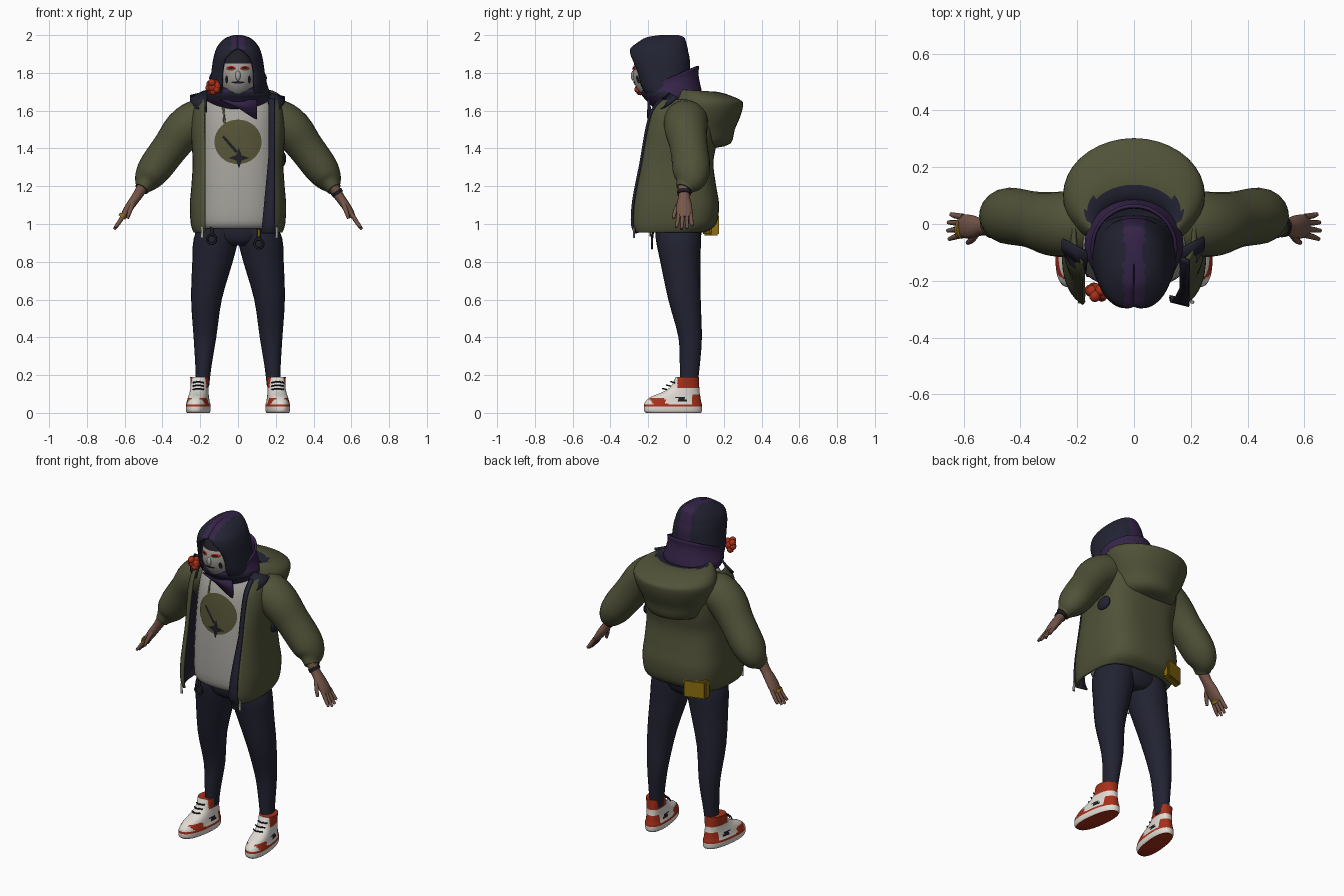
import bpy, bmesh, math, random
from mathutils import Vector
from mathutils.bvhtree import BVHTree

if "Cube" in bpy.data.objects:
    bpy.data.objects.remove(bpy.data.objects["Cube"])

random.seed(3)


def colour(name, r, g, b):
    m = bpy.data.materials.new(name)
    lin = lambda c: (c / 255 / 12.92) if c < 11 else ((c / 255 + 0.055) / 1.055) ** 2.4
    m.diffuse_color = (lin(r), lin(g), lin(b), 1)
    m.use_nodes = True
    m.node_tree.nodes["Principled BSDF"].inputs["Base Color"].default_value = m.diffuse_color
    return m


OLIVE = colour("olive", 80, 82, 56)
NAVY = colour("navy", 34, 35, 50)
PURPLE = colour("purple", 53, 36, 72)
GREY = colour("light grey", 166, 163, 157)
SKIN = colour("skin", 118, 86, 73)
RED = colour("red", 168, 48, 26)
GOLD = colour("gold", 142, 112, 16)
WHITE = colour("white", 224, 219, 211)
BLACK = colour("charcoal", 30, 30, 36)
KHAKI = colour("khaki print", 84, 82, 53)


def smooth(keys, k=3):
    """Catmull-Rom interpolation of rows of numbers."""
    out = []
    for i in range(len(keys) - 1):
        a, b, c, d = keys[max(i - 1, 0)], keys[i], keys[i + 1], keys[min(i + 2, len(keys) - 1)]
        for j in range(k):
            t = j / k
            out.append([0.5 * (2 * q + (r - p) * t + (2 * p - 5 * q + 4 * r - s) * t * t
                               + (3 * q - p - 3 * r + s) * t ** 3) for p, q, r, s in zip(a, b, c, d)])
    return out + [list(keys[-1])]


def ring(z, rx, yf, yb, lo=0, hi=0, e=1.0, n=36, cx=0, skew=0, tilt=0):
    """Horizontal oval from the front round the +x side; lo/hi leave a front gap that wide in x."""
    cy, ry = (yf + yb) / 2, (yb - yf) / 2
    edge = lambda w: math.asin(min(0.99, max(0, w) / rx) ** (1 / e))
    a, b = edge(lo), 2 * math.pi - edge(hi)
    closed = lo == 0 and hi == 0
    pts = []
    for i in range(n if closed else n + 1):
        t = a + (b - a) * i / n
        f = lambda v: math.copysign(abs(v) ** e, v)
        y = cy - ry * f(math.cos(t))
        pts.append(Vector((cx + rx * f(math.sin(t)) - skew * y, y, z + tilt * y)))
    return pts


def loft(name, rings, mats, closed=True, caps=(True, True), rule=None, thick=0, inner=0, angle=50):
    bm = bmesh.new()
    rows = [[bm.verts.new(p) for p in r] for r in rings]
    n = len(rows[0])
    for r0, r1 in zip(rows, rows[1:]):
        for j in range(n if closed else n - 1):
            k = (j + 1) % n
            bm.faces.new((r0[j], r0[k], r1[k], r1[j]))
    if caps[0]:
        bm.faces.new(rows[0][::-1])
    if caps[1]:
        bm.faces.new(rows[-1])
    if all(caps):
        bmesh.ops.recalc_face_normals(bm, faces=bm.faces)
    return finish(name, bm, mats, rule, thick, inner, angle)


def finish(name, bm, mats, rule=None, thick=0, inner=0, angle=50):
    if rule:
        for f in bm.faces:
            f.material_index = rule(f.calc_center_median())
    me = bpy.data.meshes.new(name)
    bm.to_mesh(me)
    bm.free()
    for m in mats:
        me.materials.append(m)
    me.shade_smooth()
    me.set_sharp_from_angle(angle=math.radians(angle))
    ob = bpy.data.objects.new(name, me)
    bpy.context.collection.objects.link(ob)
    if thick:
        mod = ob.modifiers.new("thickness", 'SOLIDIFY')
        mod.thickness, mod.offset, mod.material_offset = thick, -1, inner
    return ob


def tube(name, keys, mat, n=16, k=3):
    """Tube along rows of x, y, z, radius, radius across."""
    rows = smooth(keys, k)
    rings = []
    for i, (x, y, z, ra, rb) in enumerate(rows):
        t = (Vector(rows[min(i + 1, len(rows) - 1)][:3]) - Vector(rows[max(i - 1, 0)][:3])).normalized()
        ref = Vector((0, 1, 0)) if abs(t.y) < 0.8 else Vector((1, 0, 0))
        b = (ref - t * ref.dot(t)).normalized()
        a = t.cross(b)
        rings.append([Vector((x, y, z)) + a * ra * math.cos(2 * math.pi * j / n)
                      + b * rb * math.sin(2 * math.pi * j / n) for j in range(n)])
    return loft(name, rings, [mat])


def ball(name, c, s, mats, rule=None, seg=24):
    bm = bmesh.new()
    bmesh.ops.create_uvsphere(bm, u_segments=seg, v_segments=seg * 2 // 3, radius=1)
    for v in bm.verts:
        v.co = Vector(c) + Vector(p * q for p, q in zip(v.co, s))
    return finish(name, bm, mats, rule)


def decal(name, outline, target, mat, lift=0.005):
    """Thin patch given in x, z and pressed on the front of a target."""
    me = target.data
    tree = BVHTree.FromPolygons([v.co for v in me.vertices], [p.vertices for p in me.polygons])
    c = sum((Vector(p) for p in outline), Vector((0, 0))) / len(outline)
    rings = []
    for f in (1, 0.8, 0.6, 0.4, 0.2, 0.02):
        r = []
        for p in outline:
            q = c + (Vector(p) - c) * f
            hit = tree.ray_cast(Vector((q.x, -1, q.y)), Vector((0, 1, 0)))[0]
            r.append(Vector((q.x, (hit.y if hit else -0.15) - lift, q.y)))
        rings.append(r)
    return loft(name, rings, [mat], caps=(False, True))


def oval(cx, cz, rx, rz, n=32):
    return [(cx + rx * math.cos(2 * math.pi * i / n), cz + rz * math.sin(2 * math.pi * i / n)) for i in range(n)]


def shoe_colour(c):
    if c.z < 0.001:
        return 1                                     # sole
    if c.z < 0.036:
        return 0                                     # midsole
    if c.z > 0.13:
        return 1 if c.y > -0.045 else 0              # collar and tongue
    if c.y > 0.03 and c.z < 0.1:
        return 1                                     # heel
    if -0.05 < c.y < 0.0 and 0.06 < c.z < 0.085:
        return 2                                     # dark side panel
    return 1 if -0.175 < c.y + 0.6 * (c.z - .05) < -0.1 and c.z < 0.08 or c.z < 0.044 else 0


for s, side in ((1, "left"), (-1, "right")):
    # shoes and laces
    shoe = [(0, .055, -.212, .08), (.012, .061, -.222, .085), (.04, .062, -.222, .085), (.06, .057, -.215, .08),
            (.085, .052, -.185, .076), (.11, .048, -.125, .072), (.14, .046, -.08, .07), (.19, .05, -.055, .068)]
    loft(side + "_shoe", [ring(*k, e=.85, cx=s * .203, skew=s * .11, n=56) for k in smooth(shoe, 4)],
         [WHITE, RED, BLACK], rule=shoe_colour)
    for i in range(3):
        y, z = -.07 - .022 * i, .16 - .018 * i
        tube(side + "_lace", [(s * .208 - .03, y + .01, z, .004, .004), (s * .21, y - .01, z + .005, .004, .004),
                              (s * .212 + .03, y + .01, z, .004, .004)], BLACK, 8)
    # trouser legs
    leg = [(.14, .188, .035, .015, .045), (.25, .183, .043, .02, .053), (.4, .175, .06, .022, .062),
           (.6, .167, .081, -.008, .086), (.8, .135, .107, -.03, .106), (.92, .117, .118, -.04, .12),
           (1.0, .1, .1, -.04, .12)]
    loft(side + "_trouser_leg", [ring(z, rx, cy - ry, cy + ry, cx=s * cx, n=24)
                                 for z, cx, rx, cy, ry in smooth(leg)], [NAVY])
    # puffy sleeve with gathered cuff
    tube(side + "_sleeve", [(s * .14, 0, 1.57, .08, .1), (s * .21, 0, 1.555, .105, .115), (s * .285, 0, 1.50, .108, .113),
                            (s * .355, .015, 1.41, .096, .1), (s * .44, .028, 1.295, .09, .1),
                            (s * .48, .018, 1.235, .072, .085), (s * .5, -.002, 1.2, .045, .055),
                            (s * .51, -.01, 1.185, .038, .044)], OLIVE, 24)
    # forearm, palm, fingers
    tube(side + "_hand", [(s * .49, -.01, 1.22, .034, .036), (s * .533, -.01, 1.15, .026, .03),
                          (s * .565, -.01, 1.105, .024, .04), (s * .595, -.008, 1.06, .02, .042),
                          (s * .612, -.006, 1.035, .012, .036)], SKIN)
    for i in range(4):
        y, d = -.038 + .021 * i, (.01, .0, .004, .02)[i]
        tube(side + "_finger", [(s * .6, y, 1.055, .012, .011), (s * .632, y * 1.2, 1.005, .011, .01),
                                (s * (.656 - d * .5), y * 1.4, .972 + d, .007, .007)], SKIN, 8)
    tube(side + "_thumb", [(s * .555, -.03, 1.115, .014, .016), (s * .572, -.056, 1.07, .012, .012),
                           (s * .585, -.066, 1.03, .008, .008)], SKIN, 8)
    # collar lapel
    lapel = [[(.165, -.165, 1.59), (.222, -.135, 1.61)], [(.165, -.14, 1.64), (.25, -.085, 1.645)],
             [(.155, -.1, 1.7), (.25, -.05, 1.675)]]
    loft(side + "_collar_lapel", [[Vector((s * x, y, z)) for x, y, z in r] for r in lapel], [NAVY],
         closed=False, caps=(False, False), thick=.012)
ball("underarm_vent", (.235, .02, 1.345), (.02, .05, .04), [NAVY], seg=12)

# wrist band and gold bracelet
tube("wrist_band", [(.519, -.01, 1.174, .032, .037), (.53, -.01, 1.157, .031, .036)], BLACK)
tube("gold_bracelet", [(-.606, -.02, 1.049, .022, .032), (-.615, -.02, 1.035, .021, .031)], GOLD)

# trouser seat and shirt
loft("trouser_seat", [ring(*k) for k in smooth([(.885, .08, -.12, .05), (.92, .18, -.155, .075),
                                                (1.0, .2, -.165, .09), (1.1, .19, -.16, .09)])], [NAVY])
shirt = loft("shirt", [ring(*k, e=.85) for k in smooth([
    (.975, .2, -.2, .09), (1.02, .215, -.225, .1), (1.2, .215, -.225, .11), (1.4, .21, -.21, .12),
    (1.55, .2, -.185, .11), (1.64, .18, -.14, .05), (1.69, .12, -.1, .0)], 4)], [GREY])

# round print, strap and pendant on the shirt
decal("round_print", oval(0, 1.435, .125, .118), shirt, KHAKI)
decal("neck_strap", [(-.09, 1.66), (-.076, 1.66), (-.064, 1.53), (-.077, 1.53)], shirt, KHAKI)
decal("pendant_bar", [(-.085, 1.46), (-.075, 1.47), (.0, 1.385), (-.012, 1.375)], shirt, BLACK, .008)
decal("pendant", [(.005 + r * math.sin(a), 1.35 + r * math.cos(a)) for a, r in
                  ((i * math.pi / 4, (.055, .02)[i % 2]) for i in range(8))], shirt, BLACK, .009)

# open jacket with navy lining
jacket = smooth([(.955, .235, -.305, .1), (1.0, .25, -.318, .16), (1.1, .255, -.312, .175), (1.2, .247, -.298, .16),
                 (1.32, .24, -.275, .145), (1.42, .245, -.255, .16), (1.52, .25, -.232, .165),
                 (1.6, .24, -.21, .155), (1.66, .215, -.17, .13)], 4)
body = [ring(*k, lo=.19, hi=.18, e=.65, n=48) for k in jacket]
loft("jacket_body", body, [OLIVE, NAVY], closed=False, caps=(False, False), thick=.014, inner=1)
strip = [[r[0] + Vector((.006, -.004, 0)),
          Vector((.125 + .04 * min(1, max(0, (r[0].z - .95) / .4)), r[0].y + .012, r[0].z))] for r in body]
loft("jacket_facing", strip, [NAVY], closed=False, caps=(False, False), thick=.01)

# dropped jacket hood, navy inside
drop = [(1.4, .11, -.05, .14, 0), (1.425, .17, -.07, .235, 0), (1.5, .205, -.09, .258, 0), (1.57, .235, -.1, .288, 0),
        (1.635, .25, -.1, .302, -.02), (1.68, .235, -.09, .292, -.09), (1.705, .2, -.08, .23, -.1),
        (1.71, .165, -.07, .16, -.06), (1.695, .13, -.06, .1, 0), (1.67, .11, -.05, .07, 0)]
loft("dropped_hood", [ring(*k[:4], tilt=k[4]) for k in smooth(drop)], [OLIVE, NAVY],
     rule=lambda c: int(c.z > 1.64 and (c.x / .17) ** 2 + ((c.y - .04) / .095) ** 2 < 1))

# neck, head with pale face and dark brow
tube("neck", [(0, -.05, 1.6, .06, .06), (0, -.1, 1.8, .06, .06)], GREY)
head = ball("head", (0, -.16, 1.8), (.1, .122, .14), [GREY, BLACK], lambda c: int(c.z > 1.845), 40)
ball("nose", (0, -.28, 1.785), (.014, .012, .026), [GREY], seg=12)
for s in (-1, 1):
    decal("eye_shadow", oval(s * .037, 1.824, .026, .012, 16), head, RED, .003)
    decal("eye", oval(s * .036, 1.826, .016, .007, 12), head, BLACK, .006)
    decal("cheek_mark", oval(s * .06, 1.765, .008, .022, 12), head, BLACK, .004)
decal("mouth", oval(0, 1.75, .036, .006, 16), head, BLACK, .004)

# close hood with purple centre band
cap = smooth([(1.66, .155, -.2, .03, .09), (1.72, .15, -.25, .025, .086), (1.8, .142, -.275, .02, .085),
              (1.87, .132, -.3, .02, .07), (1.91, .122, -.3, .012, .035), (1.935, .112, -.29, .008, .001),
              (1.965, .09, -.25, 0, .001), (1.988, .06, -.21, -.01, .001), (2.0, .02, -.14, -.04, .001)])
loft("head_hood", [ring(*k[:4], lo=max(.0005, k[4]), hi=max(.0005, k[4]), e=.85, n=44) for k in cap],
     [NAVY, PURPLE], closed=False, caps=(False, True), thick=.012,
     rule=lambda c: int(abs(c.x) < .036 and (c.z > 1.93 or c.y > -.1)))

# scarf: wrapped folds, raised back and hanging corner
wrap = [(1.61, .12, -.165, .06, 0), (1.65, .162, -.2, .085, .03), (1.69, .174, -.23, .085, .06),
        (1.73, .162, -.238, .075, .15), (1.775, .152, -.238, .066, .3), (1.808, .153, -.238, .07, .4)]
loft("scarf", [ring(*k[:4], tilt=k[4]) for k in smooth(wrap)], [PURPLE, NAVY], caps=(False, False), thick=.012,
     rule=lambda c: int(c.y < -.1 and 1.665 < c.z < 1.7))
corner = [[(-.1, -.195, 1.66), (.1, -.195, 1.66)], [(-.01, -.195, 1.62), (.1, -.185, 1.61)],
          [(.085, -.196, 1.56), (.1, -.19, 1.555)]]
loft("scarf_corner", [[Vector(p) for p in r] for r in corner], [PURPLE], closed=False, caps=(False, False), thick=.01)

# red flower
ball("flower_centre", (-.132, -.238, 1.725), (.03, .03, .03), [RED], seg=12)
for i in range(9):
    a = i * 2.4
    ball("flower_petal", (-.132 + .022 * math.cos(a), -.238 + random.uniform(-.016, .016), 1.725 + .024 * math.sin(a)),
         (.02, .022, .02), [RED], seg=10)

# belt pouch at the back, with a dark flap panel
bm = bmesh.new()
bmesh.ops.create_cube(bm, size=1)
for v in bm.verts:
    v.co = Vector((-.165 + v.co.x * .125, .132 + v.co.y * .05 + v.co.x * .04, .995 + v.co.z * .11))
bmesh.ops.bevel(bm, geom=list(bm.edges), offset=.008, segments=2, affect='EDGES')
finish("belt_pouch", bm, [GOLD], angle=30)

# hanging rings, straps and zip pulls
for x, z in ((-.14, .92), (.11, .895)):
    pts = [(x + .024 * math.cos(i * math.pi / 8), -.18, z + .024 * math.sin(i * math.pi / 8), .006, .006) for i in range(17)]
    tube("clip_ring", pts, BLACK, 8, 1)
    tube("clip_strap", [(x, -.18, z + .02, .009, .005), (x, -.17, .99, .009, .005)], BLACK, 8)
tube("gold_tag", [(.112, -.188, .935, .005, .004), (.112, -.188, .97, .005, .004)], GOLD, 8)
for x in (.205, -.19):
    tube("zip_pull", [(x, -.275, .925, .008, .006), (x, -.275, .985, .006, .005)], GREY, 8)
